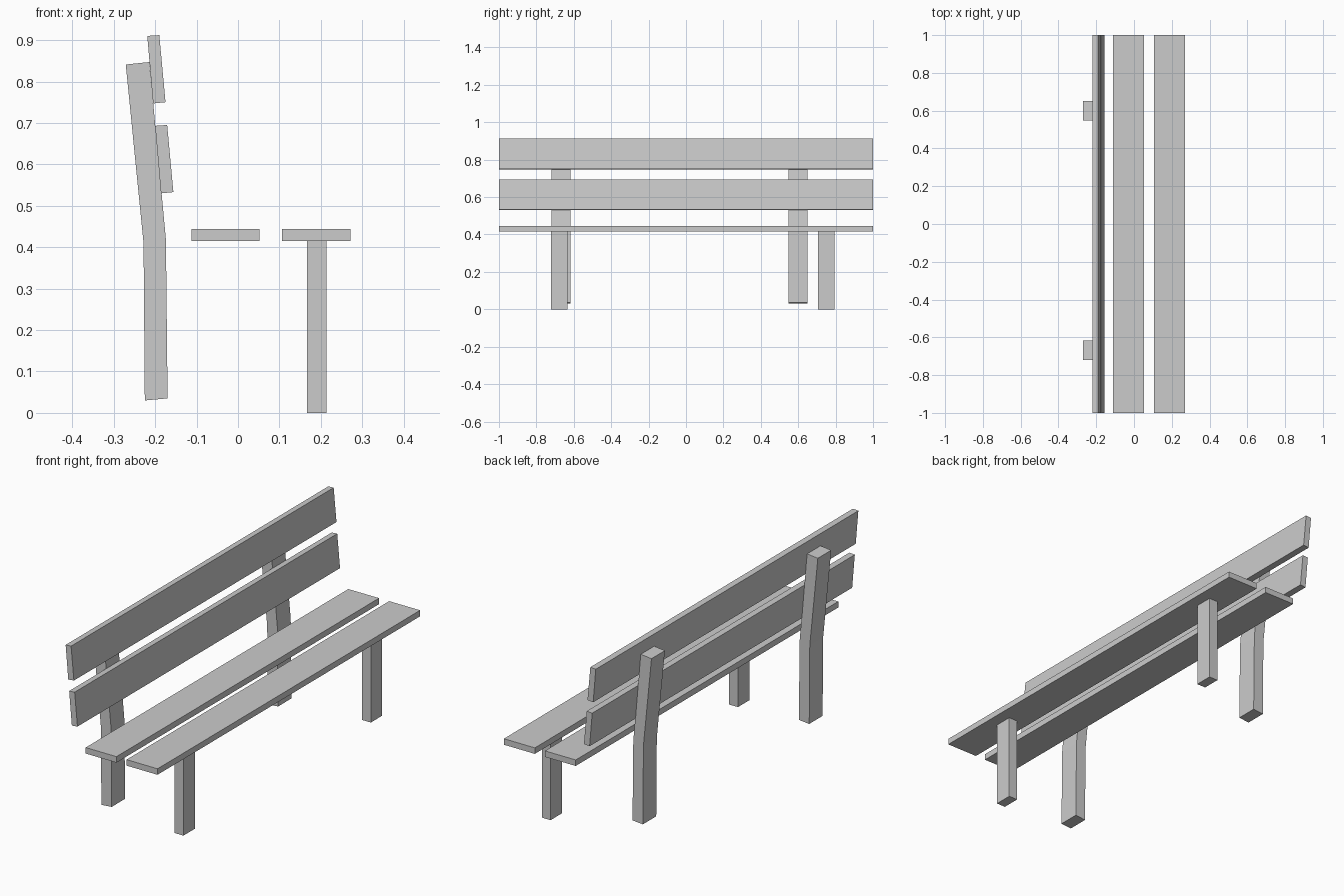
import bpy, bmesh

if "Cube" in bpy.data.objects:
    bpy.data.objects.remove(bpy.data.objects["Cube"])


def extrude_y(name, profile, y0, y1):
    """Extrude an x-z profile along y into a closed solid."""
    bm = bmesh.new()
    face = bm.faces.new([bm.verts.new((x, y0, z)) for x, z in profile])
    new = bmesh.ops.extrude_face_region(bm, geom=[face])["geom"]
    verts = [g for g in new if isinstance(g, bmesh.types.BMVert)]
    bmesh.ops.translate(bm, verts=verts, vec=(0, y1 - y0, 0))
    bmesh.ops.recalc_face_normals(bm, faces=bm.faces)
    mesh = bpy.data.meshes.new(name)
    bm.to_mesh(mesh)
    bm.free()
    obj = bpy.data.objects.new(name, mesh)
    bpy.context.collection.objects.link(obj)
    return obj


def rect(x0, x1, z0, z1):
    return [(x0, z0), (x1, z0), (x1, z1), (x0, z1)]


# Seat planks
for side, x0, x1 in (("rear", -0.112, 0.052), ("front", 0.106, 0.271)):
    extrude_y(f"seat_plank_{side}", rect(x0, x1, 0.415, 0.444), -1, 1)

# Leaning backrest planks, same section shifted down the posts
section = [(-0.205, 0.747), (-0.175, 0.750), (-0.190, 0.912), (-0.219, 0.910)]
for level, dx, dz in (("upper", 0, 0), ("lower", 0.019, -0.217)):
    extrude_y(f"back_plank_{level}", [(x + dx, z + dz) for x, z in section], -1, 1)

# Straight front legs
for side, y0, y1 in (("left", -0.721, -0.634), ("right", 0.706, 0.793)):
    extrude_y(f"front_leg_{side}", rect(0.167, 0.214, 0, 0.415), y0, y1)

# Bent rear posts that carry the backrest
post = [(-0.225, 0.030), (-0.170, 0.035), (-0.174, 0.418),
        (-0.214, 0.847), (-0.271, 0.841), (-0.228, 0.410)]
for side, y0, y1 in (("left", -0.719, -0.617), ("right", 0.548, 0.650)):
    extrude_y(f"back_post_{side}", post, y0, y1)
